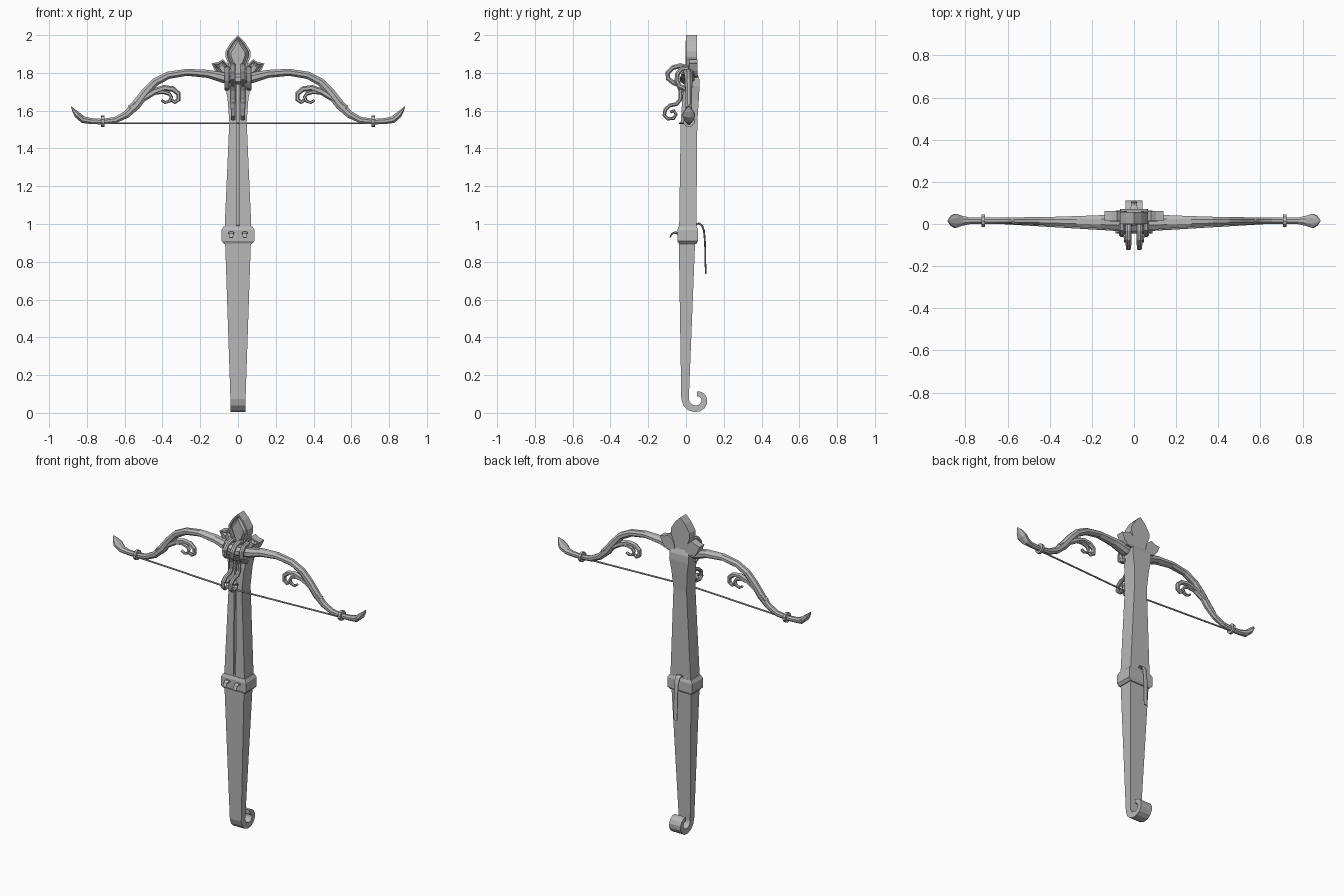
import bpy, bmesh, math
from mathutils import Vector

cube = bpy.data.objects.get("Cube")
if cube:
    bpy.data.objects.remove(cube, do_unlink=True)

grey = bpy.data.materials.new("plain grey")
grey.use_nodes = True
GREY = (0.48, 0.48, 0.48, 1)
grey.diffuse_color = GREY
grey.node_tree.nodes["Principled BSDF"].inputs["Base Color"].default_value = GREY


def finish(name, bm, mirror=False):
    bmesh.ops.recalc_face_normals(bm, faces=bm.faces)
    mesh = bpy.data.meshes.new(name)
    bm.to_mesh(mesh)
    bm.free()
    mesh.materials.append(grey)
    obj = bpy.data.objects.new(name, mesh)
    bpy.context.collection.objects.link(obj)
    if mirror:
        obj.modifiers.new("Mirror", "MIRROR").use_mirror_merge = False
    return obj


def loft(name, rings, mirror=False):
    """Skin a row of rings and cap both ends."""
    bm = bmesh.new()
    rows = [[bm.verts.new(p) for p in ring] for ring in rings]
    n = len(rows[0])
    for a, b in zip(rows, rows[1:]):
        for i in range(n):
            j = (i + 1) % n
            bm.faces.new((a[i], a[j], b[j], b[i]))
    bm.faces.new(rows[0])
    bm.faces.new(rows[-1])
    return finish(name, bm, mirror)


def sweep(name, pts, normal, sizes, sides=6, mirror=False):
    """Sweep an oval along a flat path; sizes are (in-plane, across) radii."""
    pts, nrm = [Vector(p) for p in pts], Vector(normal)
    if len(sizes) == 2:
        (h0, w0), (h1, w1) = sizes
        last = len(pts) - 1
        sizes = [(h0 + (h1 - h0) * i / last, w0 + (w1 - w0) * i / last) for i in range(last + 1)]
    rings = []
    for i, (p, (h, w)) in enumerate(zip(pts, sizes)):
        t = (pts[min(i + 1, len(pts) - 1)] - pts[max(i - 1, 0)]).normalized()
        side = nrm.cross(t)
        angles = [math.tau * (k + 0.5) / sides for k in range(sides)]
        rings.append([p + side * h * math.sin(a) + nrm * w * math.cos(a) for a in angles])
    return loft(name, rings, mirror)


def front_path(pairs, y):
    return [(x, y, z) for x, z in pairs]


def side_path(pairs, x):
    return [(x, y, z) for y, z in pairs]


def leaf(name, outline, y0, y1, mirror=False):
    """Thick leaf plate with a sunken border and raised middle on its front."""
    bm = bmesh.new()
    face = bm.faces.new([bm.verts.new((x, y1, z)) for x, z in outline])
    ext = bmesh.ops.extrude_face_region(bm, geom=[face])
    bmesh.ops.translate(bm, verts=[v for v in ext["geom"] if isinstance(v, bmesh.types.BMVert)],
                        vec=(0, y0 - y1, 0))
    bmesh.ops.recalc_face_normals(bm, faces=bm.faces)
    front = min(bm.faces, key=lambda f: f.calc_center_median().y)
    for width, depth in ((0.01, 0), (0.003, -0.012), (0.006, 0), (0.01, 0.014)):
        bmesh.ops.inset_region(bm, faces=[front], thickness=width, depth=depth)
    return finish(name, bm, mirror)


# Stock: half width, front (y, z), back (y, z), groove depth
sections = []
for i in range(10, -1, -1):
    a = math.radians(180 + 27 * i)
    outer, inner = 0.073 - 0.0022 * i, 0.033 - 0.0008 * i
    cy, cz = 0.048 + 0.001 * i, 0.073 - 0.001 * i
    c, s = math.cos(a), math.sin(a)
    sections.append((0.04, (cy + outer * c, cz + outer * s), (cy + inner * c, cz + inner * s), 0))
for w, yf, yb, z, groove in ((0.068, -0.038, 0.048, 0.9, 0), (0.07, -0.036, 0.055, 0.99, 0),
                             (0.07, -0.036, 0.055, 0.995, 0.014), (0.046, -0.028, 0.06, 1.54, 0.014),
                             (0.055, -0.02, 0.068, 1.66, 0.014), (0.067, -0.012, 0.072, 1.73, 0.014),
                             (0.067, -0.01, 0.07, 1.77, 0.014), (0.05, -0.005, 0.05, 1.82, 0.014)):
    sections.append((w, (yf, z), (yb, z), groove))
rings = []
for w, (yf, zf), (yb, zb), g in sections:
    e = 0.008
    rings.append([(-w, yf, zf), (-e, yf, zf), (-e, yf + g, zf), (e, yf + g, zf),
                  (e, yf, zf), (w, yf, zf), (w, yb, zb), (-w, yb, zb)])
loft("stock", rings)

# Collar block around the middle of the stock
rings = []
for z, inset in ((0.895, 0.014), (0.91, 0), (0.968, 0), (0.988, 0.012)):
    x, y0, y1 = 0.087 - inset, -0.046 + inset * 0.6, 0.063 - inset * 0.6
    rings.append([(-x, y0, z), (x, y0, z), (x, y1, z), (-x, y1, z)])
loft("collar", rings)

# Two small trigger hooks on the front and a long lever at the back
sweep("trigger_hook", side_path([(-0.03, 0.948), (-0.06, 0.955), (-0.075, 0.948), (-0.086, 0.928)], 0.036),
      (1, 0, 0), [(0.008, 0.017), (0.003, 0.012)], 6, True)
sweep("lever", side_path([(0.045, 0.985), (0.055, 1.0), (0.07, 1.003), (0.085, 0.992), (0.095, 0.965),
                          (0.1, 0.91), (0.102, 0.85), (0.104, 0.735)], 0),
      (1, 0, 0), [(0.006, 0.02), (0.004, 0.014)], 6)

# Bow limbs with flared leaf tips: x, z, in-plane radius, depth radius
limb = [(0, 1.765, 0.03, 0.042), (0.08, 1.775, 0.03, 0.04), (0.16, 1.795, 0.023, 0.034),
        (0.27, 1.803, 0.02, 0.028), (0.37, 1.787, 0.021, 0.023), (0.44, 1.75, 0.023, 0.021),
        (0.49, 1.695, 0.026, 0.019), (0.54, 1.63, 0.027, 0.018), (0.59, 1.58, 0.021, 0.017),
        (0.65, 1.55, 0.018, 0.016), (0.72, 1.542, 0.016, 0.016), (0.78, 1.545, 0.017, 0.017),
        (0.82, 1.552, 0.02, 0.026), (0.85, 1.577, 0.018, 0.036), (0.867, 1.598, 0.011, 0.026),
        (0.884, 1.622, 0.002, 0.003)]
sweep("bow_limb", [(x, 0.008 + min(x, 0.5) * 0.014, z) for x, z, h, w in limb], (0, 1, 0),
      [(h, w) for x, z, h, w in limb], 8, True)

# Scrolls branching from the limbs
sweep("large_scroll", front_path([(0.57, 1.61), (0.5, 1.668), (0.44, 1.703), (0.39, 1.72), (0.345, 1.715),
                                  (0.315, 1.69), (0.315, 1.658), (0.335, 1.645), (0.35, 1.655)], 0.015),
      (0, 1, 0), [(0.02, 0.018), (0.009, 0.012)], 6, True)
sweep("small_scroll", front_path([(0.45, 1.695), (0.4, 1.7), (0.365, 1.69), (0.352, 1.672), (0.363, 1.65),
                                  (0.385, 1.643), (0.405, 1.655)], 0.015),
      (0, 1, 0), [(0.012, 0.013), (0.007, 0.01)], 6, True)

# String and the rings that hold it
sweep("string", [(-0.715, 0.01, 1.534), (0, -0.033, 1.534), (0.715, 0.01, 1.534)], (0, 0, 1),
      [(0.005, 0.005)] * 3, 6)
sweep("string_ring", [(0.708, 0.015, 1.544), (0.724, 0.015, 1.544)], (0, 1, 0),
      [(0.031, 0.031)] * 2, 10, True)

# Twin S-shaped scrolls on the front
scroll = [(0.02, 1.81), (0.0, 1.83), (-0.03, 1.838), (-0.07, 1.828), (-0.097, 1.8), (-0.095, 1.77),
          (-0.07, 1.75), (-0.04, 1.735), (-0.028, 1.705), (-0.03, 1.66), (-0.05, 1.635), (-0.085, 1.628),
          (-0.11, 1.605), (-0.115, 1.575), (-0.095, 1.557), (-0.065, 1.56), (-0.052, 1.58), (-0.065, 1.6),
          (-0.083, 1.592)]
sweep("front_scroll", side_path(scroll, 0.026), (1, 0, 0), [(0.015, 0.016), (0.009, 0.012)], 8, True)

# Clasps wrapping the bow on either side of the scrolls
clasp = [(0.04, 1.81), (0.01, 1.825), (-0.025, 1.82), (-0.045, 1.795), (-0.048, 1.76), (-0.035, 1.73), (0.0, 1.715)]
sweep("bow_clasp", side_path(clasp, 0.058), (1, 0, 0), [(0.014, 0.015)] * len(clasp), 8, True)

# Three-leaf crest at the head
half = [(0.03, 1.77), (0.045, 1.83), (0.066, 1.885), (0.066, 1.915), (0.035, 1.965)]
leaf("crest_middle", half + [(0, 2.0)] + [(-x, z) for x, z in reversed(half)], 0.0, 0.058)
leaf("crest_side", [(0.03, 1.77), (0.1, 1.782), (0.122, 1.81), (0.14, 1.85), (0.105, 1.857),
                    (0.08, 1.872), (0.045, 1.84)], 0.015, 0.062, True)
